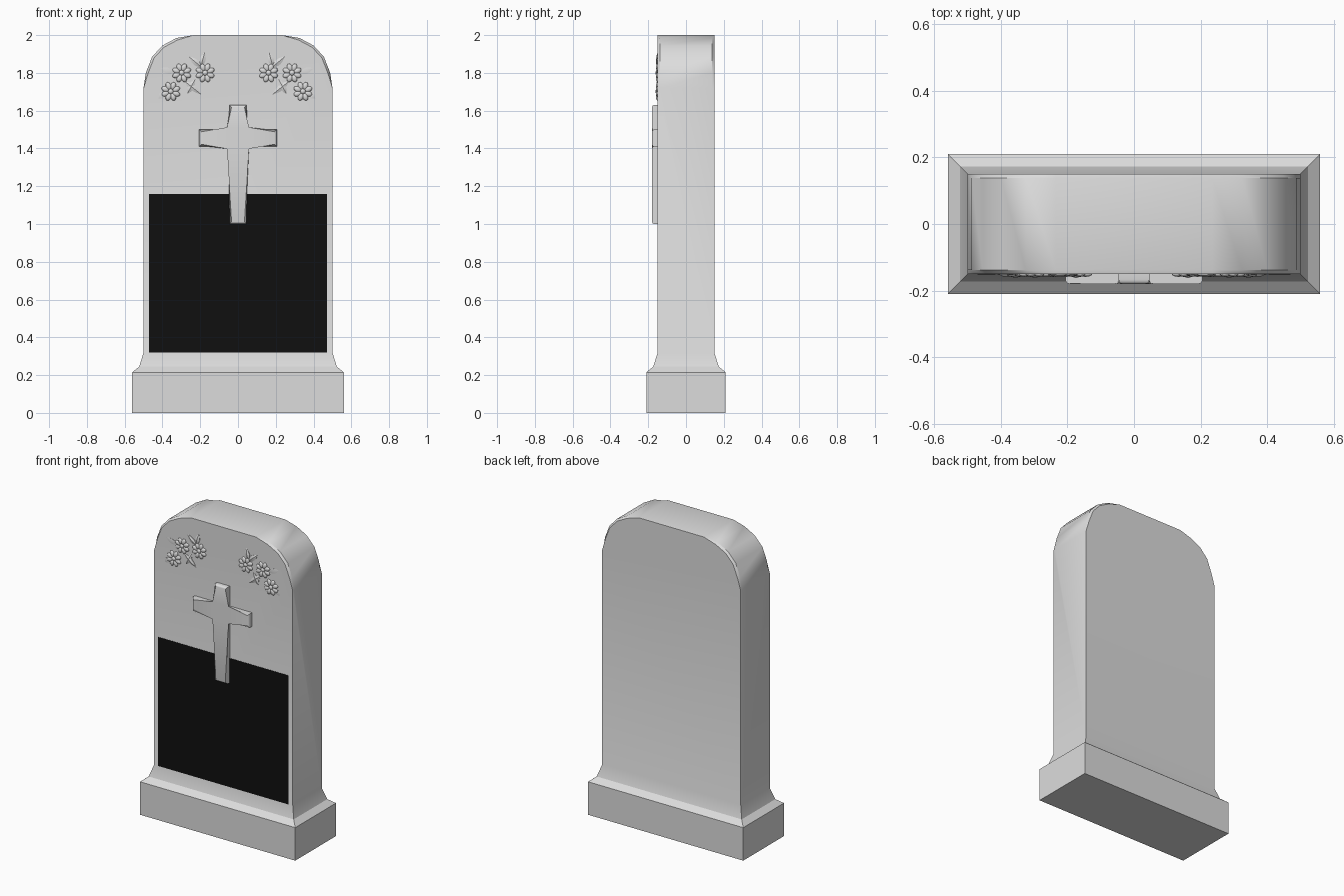
import bpy, bmesh, math
from mathutils import Matrix, Vector

if "Cube" in bpy.data.objects:
    bpy.data.objects.remove(bpy.data.objects["Cube"])


def make_material(name, rgb):
    mat = bpy.data.materials.new(name)
    mat.use_nodes = True
    mat.diffuse_color = (*rgb, 1)
    mat.node_tree.nodes["Principled BSDF"].inputs["Base Color"].default_value = (*rgb, 1)
    return mat


STONE = make_material("grey_stone", (0.72, 0.72, 0.72))
BLACK = make_material("black_panel", (0.005, 0.005, 0.005))
FACE = -0.15  # y of the slab's front


def finish(name, bm, mat, angle=30):
    bmesh.ops.recalc_face_normals(bm, faces=bm.faces)
    mesh = bpy.data.meshes.new(name)
    bm.to_mesh(mesh)
    bm.free()
    mesh.materials.append(mat)
    mesh.shade_smooth()
    mesh.set_sharp_from_angle(angle=math.radians(angle))
    obj = bpy.data.objects.new(name, mesh)
    bpy.context.collection.objects.link(obj)
    return obj


def extrude_outline(bm, points, front, back):
    """Solid from an (x, z) outline between two y positions."""
    rings = [[bm.verts.new((x, y, z)) for x, z in points] for y in (front, back)]
    for ring in rings:
        bm.faces.new(ring)
    for i in range(len(points)):
        j = (i + 1) % len(points)
        bm.faces.new((rings[0][i], rings[0][j], rings[1][j], rings[1][i]))


# Headstone slab with rounded shoulders and a chamfered upper rim
half = [(0.5, 0.32), (0.5, 1.72), (0.488, 1.8), (0.455, 1.885),
        (0.4, 1.945), (0.325, 1.985), (0.235, 2.0)]
bm = bmesh.new()
extrude_outline(bm, half + [(-x, z) for x, z in reversed(half)], FACE, -FACE)
rim = [e for e in bm.edges if min(v.co.z for v in e.verts) > 1.7
       and abs(e.verts[0].co.y - e.verts[1].co.y) < 0.01]
bmesh.ops.bevel(bm, geom=rim, offset=0.012, segments=1, affect='EDGES', clamp_overlap=True)

# Flared foot and plinth, continuing the slab downwards
bm.verts.ensure_lookup_table()
floor = [f for f in bm.faces if all(v.co.z < 0.33 for v in f.verts)]
upper = list(floor[0].verts)
bmesh.ops.delete(bm, geom=floor, context='FACES_ONLY')
for hx, hy, z in [(0.523, 0.173, 0.245), (0.56, 0.21, 0.215), (0.56, 0.21, 0)]:
    lower = [bm.verts.new((math.copysign(hx, v.co.x), math.copysign(hy, v.co.y), z))
             for v in upper]
    for i in range(4):
        j = (i + 1) % 4
        bm.faces.new((upper[i], upper[j], lower[j], lower[i]))
    upper = lower
bm.faces.new(upper)
finish("headstone", bm, STONE)

# Thin black inscription panel
bm = bmesh.new()
extrude_outline(bm, [(-0.47, 0.32), (0.47, 0.32), (0.47, 1.16), (-0.47, 1.16)],
                FACE - 0.002, FACE + 0.002)
finish("inscription_panel", bm, BLACK)

# Raised cross with softened edges
side = [(0.046, 1.0), (0.046, 1.41), (0.206, 1.41), (0.206, 1.5), (0.046, 1.5), (0.046, 1.63)]
bm = bmesh.new()
extrude_outline(bm, side + [(-x, z) for x, z in reversed(side)], FACE - 0.03, FACE + 0.01)
edges = [e for e in bm.edges if all(v.co.y < FACE for v in e.verts)]
bmesh.ops.bevel(bm, geom=edges, offset=0.012, segments=3, profile=0.5, affect='EDGES')
finish("cross", bm, STONE, 40)


def add_blob(bm, x, z, turn, size):
    """Flattened ellipsoid on the slab's face, turned about y."""
    matrix = (Matrix.Translation((x, FACE, z)) @ Matrix.Rotation(-turn, 4, 'Y')
              @ Matrix.Diagonal((*size, 1)))
    bmesh.ops.create_uvsphere(bm, u_segments=12, v_segments=8, radius=1, matrix=matrix)


def add_flower(name, x, z):
    bm = bmesh.new()
    for i in range(8):
        a = math.tau * (i + 0.5) / 8
        add_blob(bm, x + 0.031 * math.cos(a), z + 0.031 * math.sin(a), a,
                 (0.021, 0.009, 0.014))
    add_blob(bm, x, z, 0, (0.015, 0.012, 0.015))
    finish(name, bm, STONE, 60)


def add_leaf(name, start, tip, width=0.016, height=0.008):
    """Pointed leaf with a raised midrib."""
    bm = bmesh.new()
    a, b = (Vector((x, FACE, z)) for x, z in (start, tip))
    along = (b - a).normalized()
    across = Vector((-along.z, 0, along.x))
    rows, steps = [], 6
    for i in range(steps + 1):
        t = i / steps
        swell = max(math.sin(math.pi * t ** 0.85), 0.02)
        mid = a.lerp(b, t)
        rib = Vector((0, -height * swell, 0))
        rows.append([bm.verts.new(mid + across * width * swell * s + rib * (1 - 0.6 * abs(s)))
                     for s in (-1, 0, 1)]
                    + [bm.verts.new(mid + across * width * swell * s + Vector((0, 0.004, 0)))
                       for s in (1, -1)])
    for p, q in zip(rows, rows[1:]):
        for k in range(5):
            m = (k + 1) % 5
            bm.faces.new((p[k], p[m], q[m], q[k]))
    bm.faces.new(rows[0])
    bm.faces.new(rows[-1])
    finish(name, bm, STONE)


# Mirrored sprays of flowers and leaves
FLOWERS = [(0.168, 1.8), (0.292, 1.8), (0.35, 1.702)]
LEAVES = [((0.187, 1.83), (0.255, 1.887)), ((0.19, 1.835), (0.17, 1.91)),
          ((0.275, 1.755), (0.188, 1.685)), ((0.262, 1.69), (0.22, 1.768)),
          ((0.335, 1.8), (0.405, 1.825)), ((0.385, 1.69), (0.415, 1.665))]
for label, sign in (("left", 1), ("right", -1)):
    def place(p):
        return (sign * p[0] - 0.006, p[1])
    for n, p in enumerate(FLOWERS):
        add_flower(f"{label}_flower_{n + 1}", *place(p))
    for n, (start, tip) in enumerate(LEAVES):
        faint = n > 3
        add_leaf(f"{label}_leaf_{n + 1}", place(start), place(tip),
                 height=0.003 if faint else 0.009)
